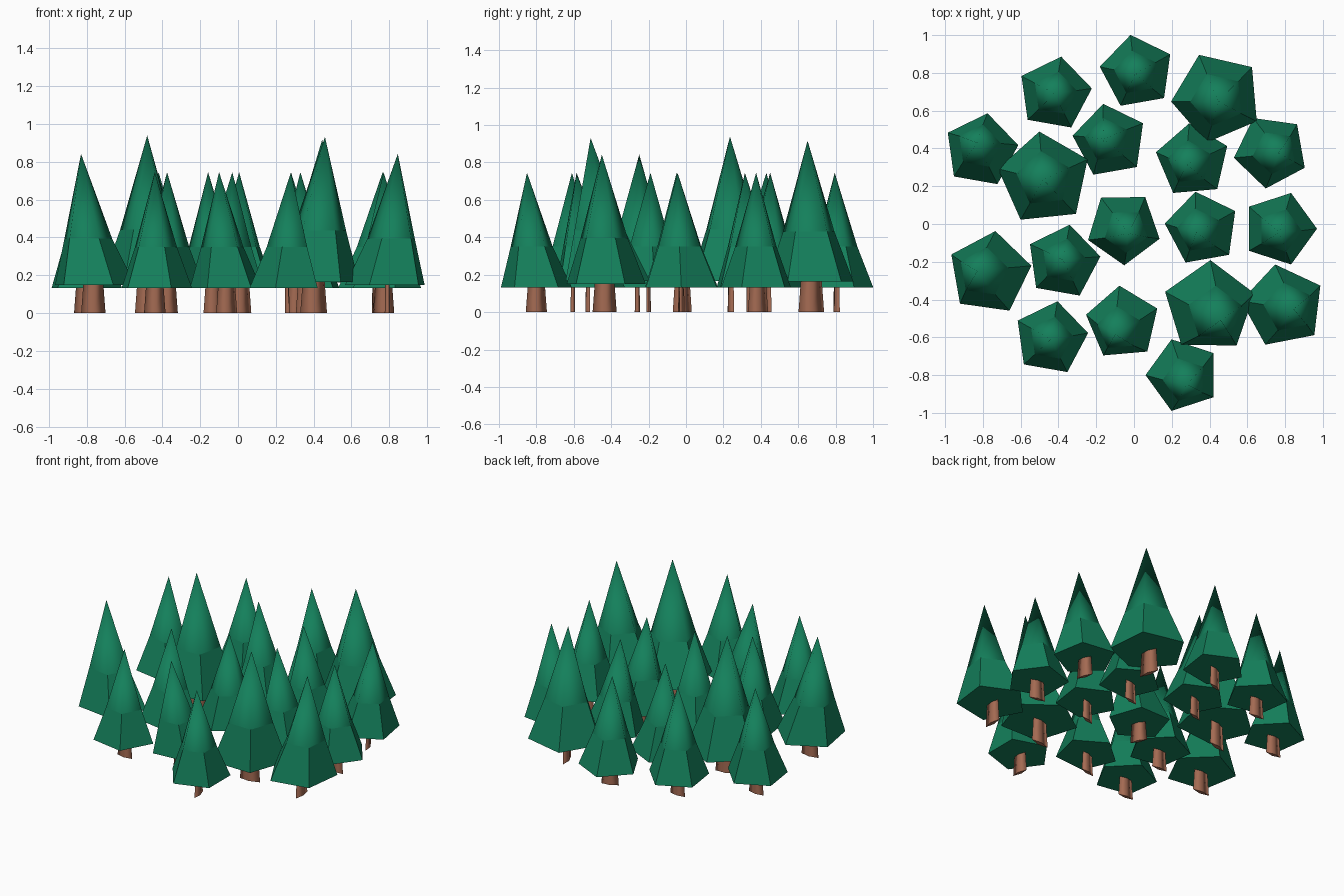
import bpy, bmesh, math

if "Cube" in bpy.data.objects:
    bpy.data.objects.remove(bpy.data.objects["Cube"])

def material(name, rgb):
    m = bpy.data.materials.new(name)
    m.diffuse_color = (*rgb, 1)
    m.use_nodes = True
    m.node_tree.nodes["Principled BSDF"].inputs["Base Color"].default_value = m.diffuse_color
    return m

GREEN = material("pine green", (0.007, 0.215, 0.105))
BROWN = material("bark brown", (0.37, 0.145, 0.085))

# x, y, rotation of the pentagon, size, lean of the tip in x and y
TREES = [
    (-.42, .69, 8, 1, 0, 0), (.016, .805, 28, 1, -.01, -.01),
    (.44, .67, 41, 1.23, .005, -.02), (-.81, .39, 8, 1, -.02, .04),
    (-.475, .24, 24, 1.26, -.005, -.005), (-.128, .44, 28, 1, -.03, .01),
    (.31, .335, 23, 1, -.03, -.02), (.725, .385, 46, 1, .04, -.01),
    (.36, -.025, 28, 1, -.03, -.02), (.77, -.025, 0, 1, 0, -.02),
    (-.055, -.02, 55, 1, .025, -.03), (-.765, -.26, 10, 1.13, -.065, .01),
    (-.375, -.20, 8, 1, 0, .01), (-.44, -.605, 8, 1, 0, -.005),
    (-.06, -.525, 23, 1, -.04, -.06), (.40, -.44, 17, 1.25, .06, -.07),
    (.79, -.435, 29, 1.13, .055, -.015), (.26, -.80, 36, 1, .02, -.05),
]

def finish(bm, name, mat):
    bmesh.ops.recalc_face_normals(bm, faces=bm.faces[:])
    me = bpy.data.meshes.new(name)
    bm.to_mesh(me)
    bm.free()
    me.materials.append(mat)
    bpy.context.collection.objects.link(bpy.data.objects.new(name, me))

def ring(bm, cx, cy, z, r, rot, n=5, squash=1.0, turn=0.0):
    out = []
    for i in range(n):
        a = math.radians(rot) + math.tau * i / n
        px, py = r * math.cos(a), r * math.sin(a) * squash
        c, s = math.cos(turn), math.sin(turn)
        out.append(bm.verts.new((cx + px * c - py * s, cy + px * s + py * c, z)))
    return out

def bridge(bm, a, b):
    n = len(a)
    return [bm.faces.new((a[i], a[(i + 1) % n], b[(i + 1) % n], b[i])) for i in range(n)]

def canopy(i, x, y, rot, s, dx, dy):
    # flat-faced skirt below, smooth leaning spire above
    bm = bmesh.new()
    rim = ring(bm, x, y, .132 * s, .199 * s, rot)
    shoulder = ring(bm, x + dx * .5, y + dy * .5, .35 * s, .118 * s, rot)
    tip = bm.verts.new((x + dx, y + dy, .745 * s))
    bm.faces.new(rim)
    bridge(bm, rim, shoulder)
    for k in range(5):
        a, b = shoulder[k], shoulder[(k + 1) % 5]
        bm.faces.new((a, b, tip)).smooth = True
        bm.edges.get((a, b)).smooth = False
    finish(bm, f"canopy_{i}", GREEN)

def trunk(i, x, y, rot, s):
    # thin flattened trunk, narrowing upwards
    turn = math.radians(rot - 10 + (72 if rot > 28 else 0))
    bm = bmesh.new()
    low = ring(bm, x, y, 0, .057 * s, 0, 4, .22, turn)
    high = ring(bm, x, y, .133 * s, .047 * s, 0, 4, .22, turn)
    for f in bridge(bm, low, high):
        f.smooth = True
    bm.faces.new(low)
    finish(bm, f"trunk_{i}", BROWN)

for i, (x, y, rot, s, dx, dy) in enumerate(TREES, 1):
    canopy(i, x, y, rot, s, dx, dy)
    trunk(i, x, y, rot, s)
